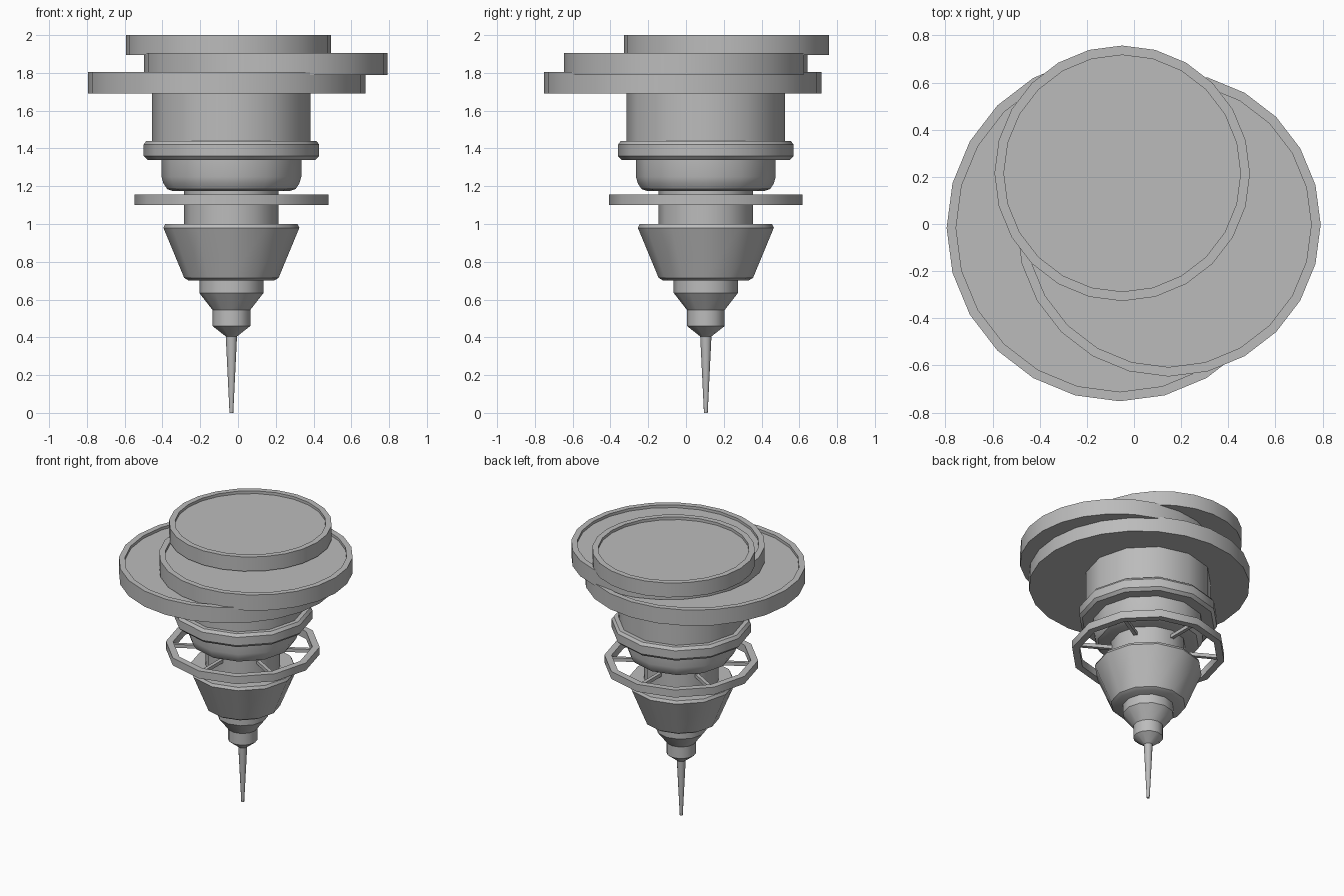
import bpy, math

cube = bpy.data.objects.get("Cube")
if cube:
    bpy.data.objects.remove(cube)

GREY = (0.5, 0.5, 0.5, 1)
metal = bpy.data.materials.new("grey metal")
metal.use_nodes = True
metal.diffuse_color = GREY
metal.node_tree.nodes["Principled BSDF"].inputs["Base Color"].default_value = GREY

AXIS = (-0.035, 0.105)


def lathe(name, profile, center=AXIS, sides=12, closed=False):
    """Revolve (radius, height) points listed bottom to top."""
    verts, faces = [], []
    for r, z in profile:
        for i in range(sides):
            a = math.tau * i / sides
            verts.append((r * math.cos(a), r * math.sin(a), z))
    count = len(profile)
    for k in range(count if closed else count - 1):
        low, high = k * sides, (k + 1) % count * sides
        for i in range(sides):
            j = (i + 1) % sides
            faces.append((low + i, low + j, high + j, high + i))
    if not closed:
        faces.append(tuple(reversed(range(sides))))
        faces.append(tuple(range((count - 1) * sides, count * sides)))
    mesh = bpy.data.meshes.new(name)
    mesh.from_pydata(verts, [], faces)
    mesh.materials.append(metal)
    obj = bpy.data.objects.new(name, mesh)
    obj.location = (*center, 0)
    bpy.context.collection.objects.link(obj)
    bpy.ops.object.select_all(action='DESELECT')
    obj.select_set(True)
    bpy.context.view_layer.objects.active = obj
    bpy.ops.object.shade_smooth_by_angle(angle=math.radians(35))
    return obj


def platform(name, center, r, bottom, top):
    """Round deck with a raised rim."""
    lip, depth = 0.04, 0.02
    lathe(name, [(r, bottom), (r, top), (r - lip, top), (r - lip, top - depth)],
          center, 24)


# Three offset landing decks
platform("lower_deck", (-0.06, -0.017), 0.735, 1.69, 1.805)
platform("middle_deck", (0.147, -0.002), 0.645, 1.79, 1.905)
platform("upper_deck", (-0.05, 0.215), 0.542, 1.895, 2.0)

# Central body, top to bottom
lathe("column", [(0.42, 1.4), (0.42, 1.7)])
lathe("band", [(0.445, 1.34), (0.465, 1.36), (0.465, 1.42), (0.45, 1.44)])
lathe("bowl", [(0.31, 1.175), (0.34, 1.185), (0.36, 1.215), (0.37, 1.25), (0.37, 1.35)])
lathe("neck", [(0.25, 0.98), (0.25, 1.19)])
lathe("cone", [(0.225, 0.7), (0.25, 0.715), (0.36, 0.98), (0.35, 1.0)])
lathe("collar", [(0.1, 0.545), (0.17, 0.635), (0.17, 0.71)])
lathe("lower_collar", [(0.03, 0.405), (0.1, 0.46), (0.1, 0.56)])
lathe("needle", [(0.01, 0), (0.03, 0.41)])

# Spoked ring around the neck
lathe("ring", [(0.513, 1.1), (0.513, 1.155), (0.465, 1.155), (0.465, 1.1)], closed=True)
for n in range(6):
    a = math.radians(30 + 60 * n)
    mid = 0.355
    bpy.ops.mesh.primitive_cube_add(
        size=1, rotation=(0, 0, a),
        location=(AXIS[0] + mid * math.cos(a), AXIS[1] + mid * math.sin(a), 1.128))
    spoke = bpy.context.object
    spoke.name = f"spoke_{n + 1}"
    spoke.scale = (0.24, 0.025, 0.025)
    spoke.data.materials.append(metal)
